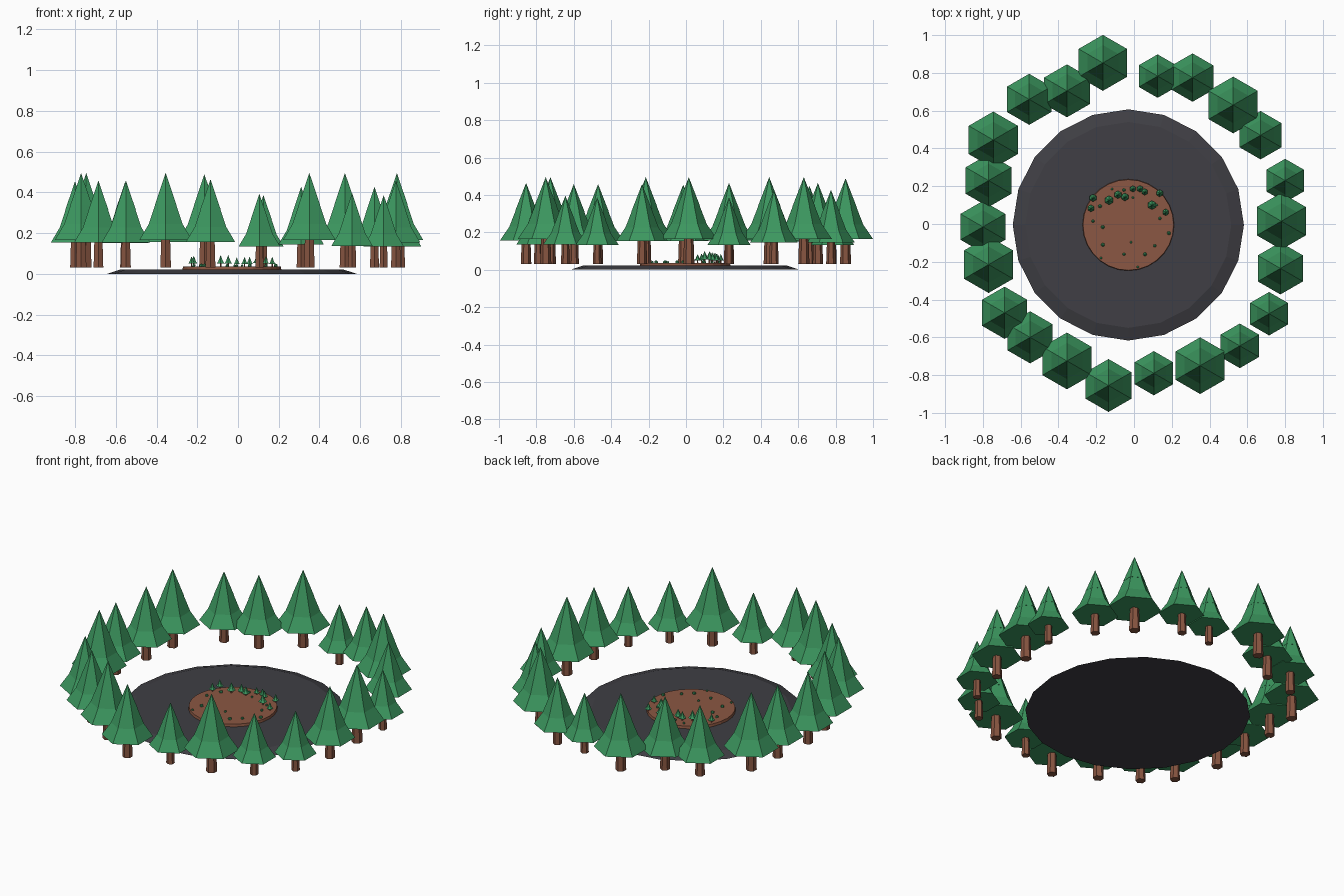
import bpy, bmesh, math
from mathutils import Matrix

if "Cube" in bpy.data.objects:
    bpy.data.objects.remove(bpy.data.objects["Cube"])


def material(name, rgb):
    m = bpy.data.materials.new(name)
    m.diffuse_color = (*rgb, 1)
    m.use_nodes = True
    m.node_tree.nodes["Principled BSDF"].inputs["Base Color"].default_value = m.diffuse_color
    return m


GREEN = material("pine green", (0.045, 0.31, 0.115))
BROWN = material("bark brown", (0.24, 0.09, 0.052))
SOIL = material("soil brown", (0.26, 0.097, 0.056))
DARK = material("dark stone", (0.05, 0.049, 0.058))


def frustum(bm, x, y, z0, z1, r0, r1, sides, mat=0, turn=0.0):
    """Add a flat-faced tapered cylinder or cone between two heights."""
    before = set(bm.faces)
    place = Matrix.Translation((x, y, (z0 + z1) / 2)) @ Matrix.Rotation(turn, 4, 'Z')
    bmesh.ops.create_cone(bm, cap_ends=True, segments=sides, radius1=r0, radius2=r1,
                          depth=z1 - z0, matrix=place)
    for f in set(bm.faces) - before:
        f.material_index = mat


def finish(bm, name, mats):
    me = bpy.data.meshes.new(name)
    bm.to_mesh(me)
    bm.free()
    for m in mats:
        me.materials.append(m)
    ob = bpy.data.objects.new(name, me)
    bpy.context.collection.objects.link(ob)
    return ob


def pine(name, x, y, base, r, height):
    """Pine tree: tapered trunk and three stacked hexagonal tiers."""
    bm = bmesh.new()
    h = height
    frustum(bm, x, y, base, base + 0.33 * h, 0.2 * r, 0.165 * r, 6, 1)
    tiers = [(0.29, 0.55, 1.0, 0.45), (0.46, 0.76, 0.64, 0.28), (0.66, 1.0, 0.41, 0.0)]
    for z0, z1, r0, r1 in tiers:
        frustum(bm, x, y, base + z0 * h, base + z1 * h, r * r0, r * r1, 6, 0)
    finish(bm, name, [GREEN, BROWN])


CX, CY = -0.03, -0.005

# Dark ground slab, narrowing upwards
bm = bmesh.new()
frustum(bm, CX, CY, 0, 0.022, 0.612, 0.545, 20)
finish(bm, "ground_slab", [DARK])

# Round soil mound in the middle
bm = bmesh.new()
frustum(bm, CX, CY, 0.018, 0.037, 0.243, 0.24, 28)
finish(bm, "soil_disc", [SOIL])

# Outer ring of large pines: x, y, foliage radius
ring = [
    (-.165, .853, .148), (.125, .783, .115), (.31, .775, .128), (.525, .63, .15),
    (.67, .47, .128), (.80, .23, .115), (.78, .015, .15), (.775, -.235, .138),
    (.715, -.475, .115), (.56, -.645, .118), (.35, -.75, .15), (.105, -.79, .117),
    (-.135, -.855, .14), (-.355, -.725, .15), (-.55, -.60, .138), (-.685, -.47, .138),
    (-.77, -.215, .15), (-.80, -.015, .137), (-.77, .23, .14), (-.745, .445, .15),
    (-.555, .66, .135), (-.355, .705, .14),
]
for i, (x, y, r) in enumerate(ring):
    pine(f"ring_pine_{i + 1}", x, y, 0.03, r, r * 3.1)

# Miniature pines at the back of the mound
minis = [
    (-.217, .138, .020), (-.228, .083, .019), (-.132, .126, .024), (-.085, .155, .021),
    (-.048, .143, .021), (-.006, .186, .017), (.032, .186, .018), (.057, .170, .018),
    (.095, .100, .024), (.136, .163, .019), (.168, .062, .018),
]
for i, (x, y, r) in enumerate(minis):
    pine(f"small_pine_{i + 1}", x, y, 0.035, r, r * 2.7)

# Low shrubs scattered over the mound
shrubs = [
    (-.116, .185), (-.053, .18), (-.18, .095), (-.006, .14), (.137, .03), (.185, -.048),
    (-.016, -.097), (.11, -.115), (-.165, -.11), (-.175, -.18), (-.053, -.16),
    (.058, -.16), (.02, -.228), (-.217, .015), (-.165, -.016), (.12, .10),
]
for i, (x, y) in enumerate(shrubs):
    bm = bmesh.new()
    bmesh.ops.create_icosphere(bm, subdivisions=1, radius=0.007 + 0.002 * (i % 3),
                               matrix=Matrix.Translation((x, y, 0.040)))
    finish(bm, f"shrub_{i + 1}", [GREEN])
